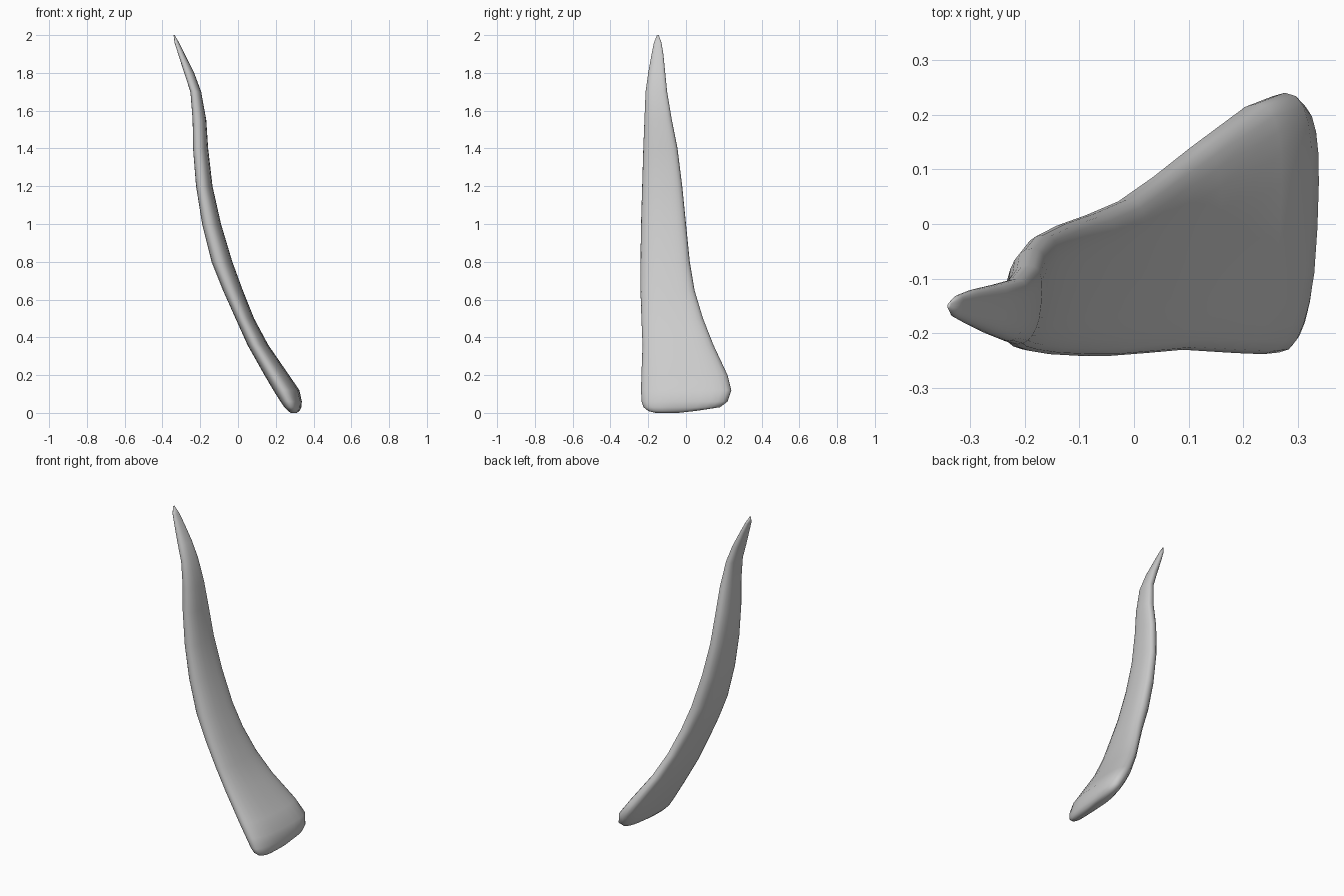
import bpy
import bmesh
import math

default_cube = bpy.data.objects.get("Cube")
if default_cube:
    bpy.data.objects.remove(default_cube, do_unlink=True)

SIDES = 24

# Horizontal sections: height, x limits, y limits
SECTIONS = [
    (0, .28, .31, -.16, -.04),
    (.01, .265, .325, -.2, .05),
    (.03, .245, .335, -.225, .18),
    (.06, .225, .338, -.235, .22),
    (.12, .187, .325, -.238, .24),
    (.2, .14, .27, -.236, .22),
    (.36, .05, .16, -.23, .145),
    (.5, -.013, .085, -.236, .09),
    (.65, -.08, .025, -.241, .045),
    (.8, -.14, -.03, -.241, .02),
    (1, -.19, -.09, -.238, 0),
    (1.2, -.222, -.135, -.232, -.02),
    (1.4, -.238, -.158, -.226, -.045),
    (1.55, -.24, -.168, -.22, -.075),
    (1.7, -.252, -.195, -.214, -.1),
    (1.8, -.285, -.232, -.2, -.11),
    (1.9, -.317, -.282, -.182, -.12),
    (1.96, -.336, -.312, -.17, -.13),
    (2, -.341, -.335, -.154, -.144),
]


def rounded(value, power):
    return math.copysign(abs(value) ** power, value)


def section_points(z, x_low, x_high, y_low, y_high):
    """Flattened, slightly skewed oval fitted to the given limits."""
    angles = [math.tau * i / SIDES for i in range(SIDES)]
    along = [rounded(math.cos(a), .75) for a in angles]
    across = [rounded(math.sin(a), .85) + .3 * math.cos(a) for a in angles]
    reach = max(across)
    x_mid, x_half = (x_low + x_high) / 2, (x_high - x_low) / 2
    y_mid, y_half = (y_low + y_high) / 2, (y_high - y_low) / 2
    return [(x_mid + x_half * u / reach, y_mid + y_half * v, z)
            for u, v in zip(across, along)]


# Loft the curved blade through its sections
bm = bmesh.new()
rings = [[bm.verts.new(p) for p in section_points(*s)] for s in SECTIONS]
for lower, upper in zip(rings, rings[1:]):
    for i in range(SIDES):
        j = (i + 1) % SIDES
        bm.faces.new((lower[i], lower[j], upper[j], upper[i]))
bm.faces.new(rings[0])
bm.faces.new(rings[-1])
bmesh.ops.recalc_face_normals(bm, faces=bm.faces)
for face in bm.faces:
    face.smooth = True

mesh = bpy.data.meshes.new("curved_blade")
bm.to_mesh(mesh)
bm.free()
blade = bpy.data.objects.new("curved_blade", mesh)
bpy.context.collection.objects.link(blade)

# Plain grey surface
grey = bpy.data.materials.new("light_grey")
grey.use_nodes = True
colour = (.6, .6, .6, 1)
grey.diffuse_color = colour
grey.node_tree.nodes["Principled BSDF"].inputs["Base Color"].default_value = colour
mesh.materials.append(grey)
